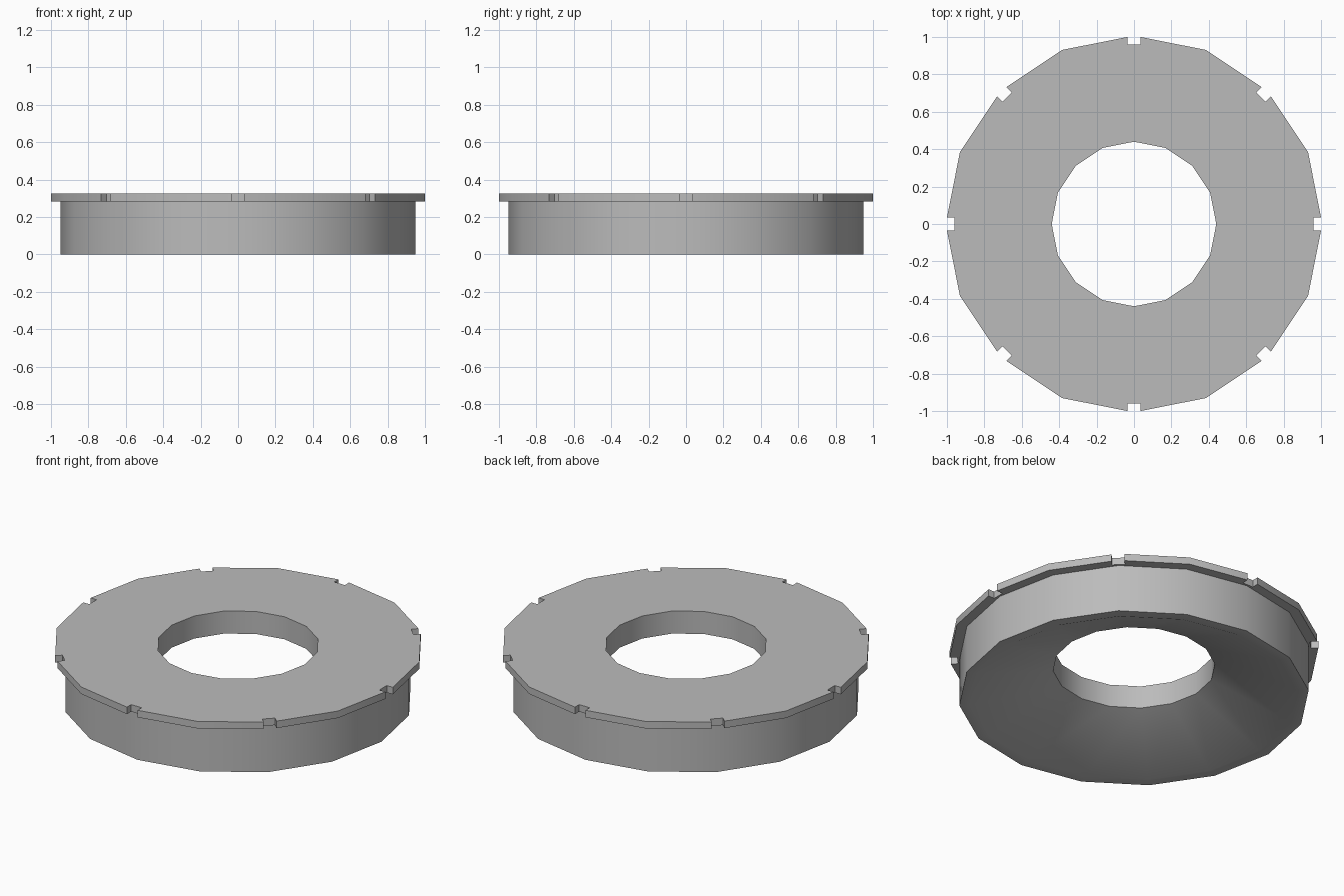
import bpy, bmesh
from math import cos, sin, pi, radians
from mathutils import Matrix, Vector

cube = bpy.data.objects.get("Cube")
if cube:
    bpy.data.objects.remove(cube, do_unlink=True)

SIDES = 16
HOLE_R, BODY_R, RIM_R = 0.44, 0.95, 1.007
TOP, PLATE = 0.325, 0.042
NOTCH_HALF, NOTCH_FLOOR = 0.035, 0.96

grey = bpy.data.materials.new("plain grey")
grey.use_nodes = True
colour = (0.5, 0.5, 0.5, 1)
grey.diffuse_color = colour
grey.node_tree.nodes["Principled BSDF"].inputs["Base Color"].default_value = colour


def finish(bm, name):
    """Turn a bmesh into a smooth-shaded grey object."""
    bmesh.ops.remove_doubles(bm, verts=bm.verts, dist=0.0005)
    bmesh.ops.recalc_face_normals(bm, faces=bm.faces)
    mesh = bpy.data.meshes.new(name)
    bm.to_mesh(mesh)
    bm.free()
    mesh.materials.append(grey)
    obj = bpy.data.objects.new(name, mesh)
    bpy.context.collection.objects.link(obj)
    bpy.ops.object.select_all(action='DESELECT')
    obj.select_set(True)
    bpy.context.view_layer.objects.active = obj
    bpy.ops.object.shade_smooth_by_angle(angle=radians(30))
    return obj


# Body: faceted ring with a hollow, conical underside
bm = bmesh.new()
profile = [(HOLE_R, TOP - PLATE), (HOLE_R, 0.19), (0.89, 0), (BODY_R, 0), (BODY_R, TOP - PLATE)]
verts = [bm.verts.new((r, 0, z)) for r, z in profile]
edges = [bm.edges.new(pair) for pair in zip(verts, verts[1:])]
bmesh.ops.spin(bm, geom=verts + edges, cent=(0, 0, 0), axis=(0, 0, 1),
               angle=2 * pi, steps=SIDES)
finish(bm, "body_ring")

# Top plate: mirrored half-sectors around each of the eight rim notches
bm = bmesh.new()
step = 2 * pi / SIDES
corner = Vector((cos(step), sin(step)))
# where the straight rim edge meets the side of the notch
t = NOTCH_HALF / (RIM_R * corner.y)
mouth = RIM_R + t * RIM_R * (corner.x - 1)
half = [(HOLE_R, 0), (NOTCH_FLOOR, 0), (NOTCH_FLOOR, NOTCH_HALF), (mouth, NOTCH_HALF),
        tuple(corner * RIM_R), tuple(corner * HOLE_R)]
for k in range(SIDES // 2):
    turn = Matrix.Rotation(2 * k * step, 3, 'Z')
    for side in (1, -1):
        points = [turn @ Vector((x, side * y, 0)) for x, y in half][::side]
        # top and bottom faces
        top = [bm.verts.new(p + Vector((0, 0, TOP))) for p in points]
        low = [bm.verts.new(p + Vector((0, 0, TOP - PLATE))) for p in points]
        bm.faces.new(top)
        bm.faces.new(low[::-1])
        # walls, leaving out the joins between sectors
        n = len(points)
        for i in range(n):
            j = (i + 1) % n
            a, b = points[i], points[j]
            if a.cross(b).length > 0.001:
                bm.faces.new((top[i], low[i], low[j], top[j]))
finish(bm, "notched_top_plate")
